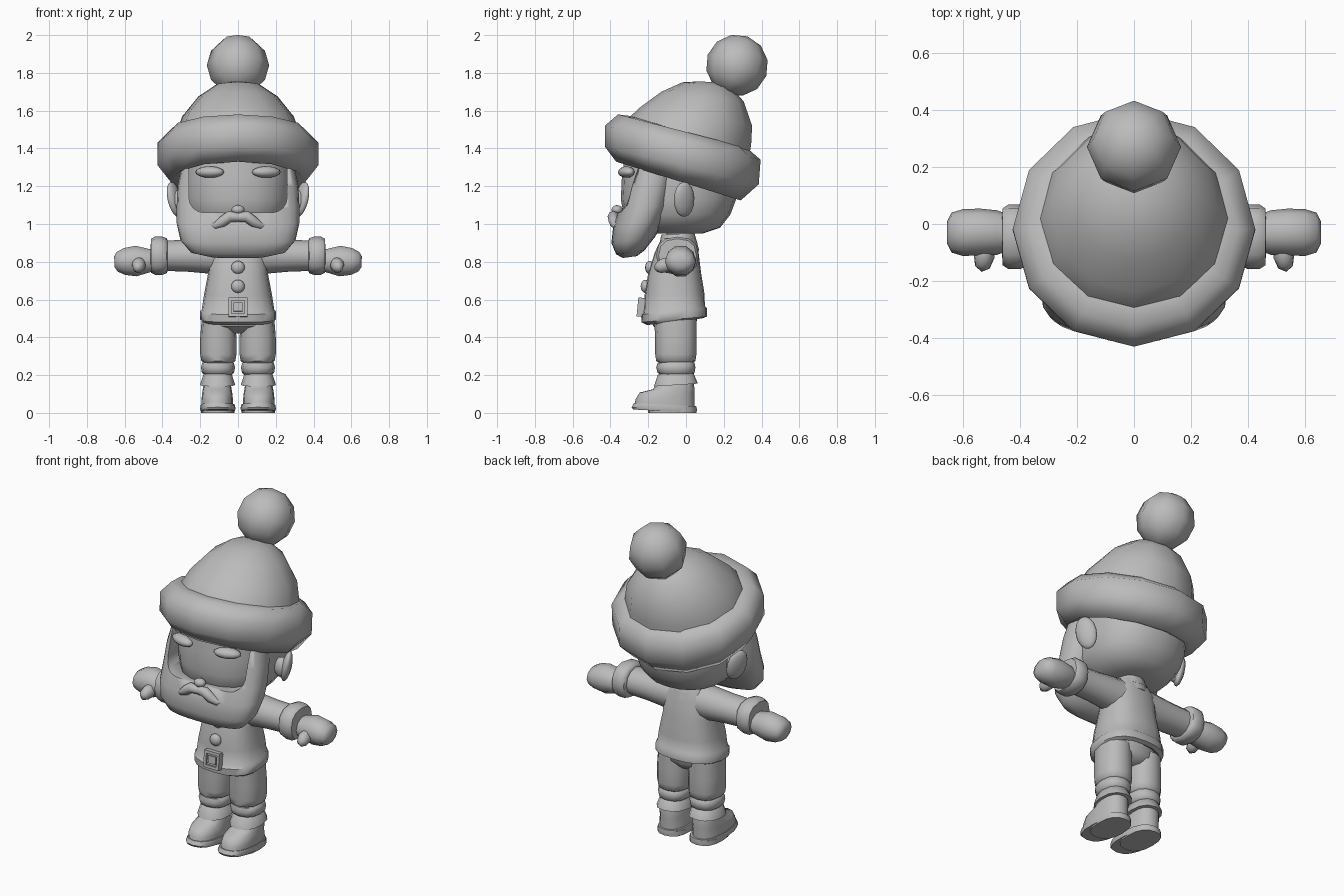
import bpy, bmesh, math
from mathutils import Matrix, Vector

grey = bpy.data.materials.new("plain_grey")
grey.diffuse_color = (0.5, 0.5, 0.5, 1)


def finish(name, bm, mirror=False, angle=50):
    """Turn a bmesh into a smooth-shaded object, optionally mirrored in x."""
    bmesh.ops.recalc_face_normals(bm, faces=bm.faces)
    me = bpy.data.meshes.new(name)
    bm.to_mesh(me)
    bm.free()
    me.materials.append(grey)
    ob = bpy.data.objects.new(name, me)
    bpy.context.collection.objects.link(ob)
    bpy.ops.object.select_all(action='DESELECT')
    bpy.context.view_layer.objects.active = ob
    ob.select_set(True)
    bpy.ops.object.shade_smooth_by_angle(angle=math.radians(angle))
    if mirror:
        m = ob.modifiers.new("mirror", 'MIRROR')
        m.use_mirror_merge = False
    return ob


def loft(name, rings, n=12, p=2, cx=0, mirror=False, matrix=None, angle=50):
    """Skin rings given as front (y, z), back (y, z) and half width."""
    bm = bmesh.new()
    loops = []
    for yf, zf, yb, zb, rx in rings:
        loop = []
        for i in range(n):
            t = 2 * math.pi * i / n
            c, s = (math.copysign(abs(v) ** (2 / p), v) for v in (math.cos(t), math.sin(t)))
            loop.append(bm.verts.new((cx + rx * s, (yf + yb) / 2 + (yf - yb) / 2 * c,
                                      (zf + zb) / 2 + (zf - zb) / 2 * c)))
        loops.append(loop)
    for a, b in zip(loops, loops[1:]):
        for i in range(n):
            j = (i + 1) % n
            bm.faces.new((a[i], a[j], b[j], b[i]))
    bm.faces.new(loops[0])
    bm.faces.new(loops[-1])
    if matrix:
        bm.transform(matrix)
    return finish(name, bm, mirror, angle)


def ball(name, loc, size, rot=(0, 0, 0), seg=12, rings=8, mirror=False):
    bm = bmesh.new()
    r = Matrix.Rotation(rot[2], 4, 'Z') @ Matrix.Rotation(rot[1], 4, 'Y') @ Matrix.Rotation(rot[0], 4, 'X')
    m = Matrix.Translation(loc) @ r @ Matrix.Diagonal((*size, 1))
    bmesh.ops.create_uvsphere(bm, u_segments=seg, v_segments=rings, radius=1, matrix=m)
    return finish(name, bm, mirror, 70)


def box(name, loc, size, bevel=0.0, tilt=0):
    bm = bmesh.new()
    bmesh.ops.create_cube(bm, size=1, matrix=Matrix.Diagonal((*size, 1)))
    if bevel:
        edges = [e for e in bm.edges if abs((e.verts[0].co - e.verts[1].co).y) > 1e-4]
        bmesh.ops.bevel(bm, geom=edges, offset=bevel, segments=4, profile=0.5, affect='EDGES')
    bm.transform(Matrix.Translation(loc) @ Matrix.Rotation(tilt, 4, 'X'))
    return finish(name, bm, angle=30)


# Hat: pompom, crown and rolled brim, all leaning backwards
ball("hat_pompom", (0, 0.27, 1.84), (0.165, 0.165, 0.163), (-0.35, 0, 0), 8, 6)
loft("hat_crown", [(-0.33, 1.50, 0.33, 1.33, 0.35), (-0.30, 1.565, 0.345, 1.42, 0.325),
                   (-0.24, 1.62, 0.35, 1.52, 0.295), (-0.13, 1.70, 0.305, 1.65, 0.21),
                   (-0.02, 1.75, 0.24, 1.72, 0.12), (0.07, 1.755, 0.16, 1.75, 0.04)], angle=80)
loft("hat_brim", [(-0.30, 1.36, 0.20, 1.18, 0.27), (-0.37, 1.33, 0.29, 1.125, 0.36),
                  (-0.43, 1.41, 0.385, 1.21, 0.425), (-0.43, 1.52, 0.395, 1.34, 0.425),
                  (-0.36, 1.58, 0.32, 1.405, 0.365), (-0.28, 1.57, 0.25, 1.41, 0.29)], angle=80)

# Head, neck, ears
loft("head", [(-0.18, 0.95, 0.09, 0.95, 0.13), (-0.28, 0.99, 0.18, 0.98, 0.22),
              (-0.33, 1.05, 0.235, 1.05, 0.27), (-0.345, 1.13, 0.265, 1.13, 0.285),
              (-0.34, 1.24, 0.28, 1.24, 0.29), (-0.32, 1.4, 0.27, 1.35, 0.28)],
     n=20, p=2.3, angle=70)
loft("neck", [(-0.12, 0.86, 0.07, 0.86, 0.10), (-0.10, 0.97, 0.04, 0.97, 0.075)])
ball("ear", (0.335, -0.01, 1.13), (0.028, 0.062, 0.095), (0.15, 0.2, 0.5), mirror=True)
ball("ear_lobe_root", (0.31, -0.02, 1.12), (0.05, 0.04, 0.06), mirror=True)

# Beard with an opening for the face
beard = loft("beard", [(-0.30, 1.31, -0.03, 1.29, 0.30), (-0.325, 1.20, -0.055, 1.20, 0.32),
                       (-0.355, 1.08, -0.075, 1.10, 0.325), (-0.385, 0.99, -0.11, 1.02, 0.325),
                       (-0.395, 0.90, -0.165, 0.93, 0.305), (-0.37, 0.84, -0.22, 0.86, 0.25),
                       (-0.335, 0.82, -0.26, 0.83, 0.14)], n=28, p=2.6, angle=70)
cutter = box("face_cutter", (0, -0.35, 1.26), (0.52, 0.62, 0.40), 0.08)
cut = beard.modifiers.new("face_opening", 'BOOLEAN')
cut.operation, cut.object, cut.solver = 'DIFFERENCE', cutter, 'EXACT'
bpy.context.view_layer.objects.active = beard
bpy.ops.object.modifier_apply(modifier=cut.name)
bpy.data.objects.remove(cutter)

# Eyebrows, nose and moustache
ball("eyebrow", (0.15, -0.315, 1.275), (0.08, 0.04, 0.03), (0, 0, 0.3), mirror=True)
ball("nose", (0, -0.365, 1.075), (0.035, 0.03, 0.025))
cu = bpy.data.curves.new("moustache", 'CURVE')
cu.dimensions, cu.bevel_depth, cu.bevel_resolution = '3D', 0.03, 2
cu.use_fill_caps = True
path = [(0, -0.38, 1.035, 0.8), (0.045, -0.385, 1.04, 1.0), (0.085, -0.38, 1.01, 0.95),
        (0.12, -0.37, 0.99, 0.65), (0.145, -0.36, 0.998, 0.4), (0.162, -0.355, 1.015, 0.1)]
sp = cu.splines.new('POLY')
sp.points.add(len(path) - 1)
for pt, (x, y, z, r) in zip(sp.points, path):
    pt.co, pt.radius = (x, y, z, 1), r
sp.use_smooth = True
cu.materials.append(grey)
moustache = bpy.data.objects.new("moustache", cu)
bpy.context.collection.objects.link(moustache)
moustache.modifiers.new("mirror", 'MIRROR')

# Jacket with rolled hem
loft("jacket", [(-0.18, 0.50, 0.06, 0.52, 0.16), (-0.205, 0.465, 0.085, 0.50, 0.185),
                (-0.235, 0.48, 0.11, 0.51, 0.20), (-0.238, 0.52, 0.11, 0.555, 0.20),
                (-0.225, 0.53, 0.10, 0.565, 0.192), (-0.22, 0.62, 0.098, 0.63, 0.18),
                (-0.20, 0.74, 0.08, 0.74, 0.158), (-0.165, 0.85, 0.065, 0.86, 0.15),
                (-0.13, 0.925, 0.04, 0.93, 0.10)], n=20, p=2.5)
loft("collar", [(-0.14, 0.90, 0.06, 0.90, 0.11), (-0.13, 0.945, 0.045, 0.945, 0.09)])
for i, (y, z) in enumerate([(-0.192, 0.77), (-0.215, 0.67)]):
    ball(f"button_{i + 1}", (0, y, z), (0.036, 0.025, 0.035))

# Square buckle: outer plate, raised rim bars and inner plate
box("buckle_plate", (0, -0.232, 0.56), (0.10, 0.025, 0.095), 0.01, -0.1)
for sx in (-1, 1):
    box("buckle_side_bar", (sx * 0.043, -0.242, 0.56), (0.016, 0.03, 0.10), 0, -0.1)
    box("buckle_cross_bar", (0, -0.242 - sx * -0.004, 0.56 + sx * 0.042), (0.10, 0.03, 0.016), 0, -0.1)
box("buckle_inner", (0, -0.242, 0.56), (0.05, 0.022, 0.045), 0, -0.1)

# Arms: lofted upright, then laid along x
side = Matrix.Translation((0, 0, 0.832)) @ Matrix.Rotation(math.pi / 2, 4, 'Y')


def limb(name, rings, **k):
    return loft(name, [(c - r, x, c + r, x, w) for x, c, r, w in rings], mirror=True, matrix=side, **k)


limb("sleeve", [(0.04, -0.045, 0.10, 0.10), (0.14, -0.045, 0.095, 0.096),
                (0.26, -0.045, 0.088, 0.085), (0.39, -0.045, 0.085, 0.08)])
limb("sleeve_cuff", [(0.372, -0.045, 0.085, 0.08), (0.378, -0.045, 0.105, 0.093),
                     (0.40, -0.045, 0.113, 0.101), (0.44, -0.045, 0.113, 0.101),
                     (0.46, -0.045, 0.10, 0.09), (0.462, -0.045, 0.07, 0.06)], p=2.4)
side = Matrix.Translation((0, 0, 0.82)) @ Matrix.Rotation(math.pi / 2 + 0.03, 4, 'Y')
limb("mitten", [(0.43, -0.03, 0.06, 0.055), (0.48, -0.03, 0.078, 0.068), (0.54, -0.028, 0.082, 0.085),
                (0.60, -0.03, 0.082, 0.075), (0.64, -0.03, 0.07, 0.055), (0.655, -0.03, 0.04, 0.03)],
     n=10, angle=70)
ball("thumb", (0.525, -0.112, 0.782), (0.037, 0.06, 0.038), (0.35, 0, 0.15), 8, 6, mirror=True)

# Hips and legs
loft("hips", [(-0.12, 0.42, 0.02, 0.42, 0.07), (-0.175, 0.46, 0.055, 0.46, 0.17),
              (-0.18, 0.53, 0.06, 0.53, 0.17)], p=2.5)
loft("trouser_leg", [(-0.13, 0.26, 0.03, 0.26, 0.07), (-0.158, 0.275, 0.05, 0.275, 0.09),
                     (-0.163, 0.31, 0.055, 0.31, 0.096), (-0.163, 0.40, 0.055, 0.40, 0.096),
                     (-0.17, 0.50, 0.055, 0.50, 0.088)], p=2.4, cx=0.104, mirror=True)
loft("trouser_roll", [(-0.13, 0.20, 0.025, 0.20, 0.07), (-0.15, 0.212, 0.045, 0.212, 0.085),
                      (-0.158, 0.24, 0.05, 0.24, 0.09), (-0.15, 0.265, 0.045, 0.265, 0.084),
                      (-0.12, 0.275, 0.03, 0.275, 0.07)], p=2.4, cx=0.106, mirror=True)

# Boots: flared top, upper and sole with raised toe
loft("boot_flare", [(-0.17, 0.14, 0.063, 0.155, 0.093), (-0.15, 0.20, 0.04, 0.21, 0.075),
                    (-0.12, 0.22, 0.02, 0.22, 0.055)], cx=0.108, p=2.3, mirror=True)
loft("boot_upper", [(-0.272, 0.03, 0.045, 0.03, 0.084), (-0.268, 0.07, 0.045, 0.06, 0.084),
                    (-0.245, 0.108, 0.045, 0.10, 0.08), (-0.175, 0.125, 0.045, 0.13, 0.076),
                    (-0.15, 0.16, 0.04, 0.16, 0.07)], n=16, p=2.4, cx=0.11, mirror=True)
loft("boot_sole", [(-0.28, 0.018, 0.055, 0, 0.09), (-0.288, 0.03, 0.058, 0.015, 0.094),
                   (-0.275, 0.052, 0.055, 0.035, 0.09)], n=16, p=2.5, cx=0.107, mirror=True)
loft("boot_heel", [(-0.20, 0, 0.055, 0, 0.088), (-0.20, 0.03, 0.055, 0.03, 0.088)],
     n=16, p=2.5, cx=0.107, mirror=True)
